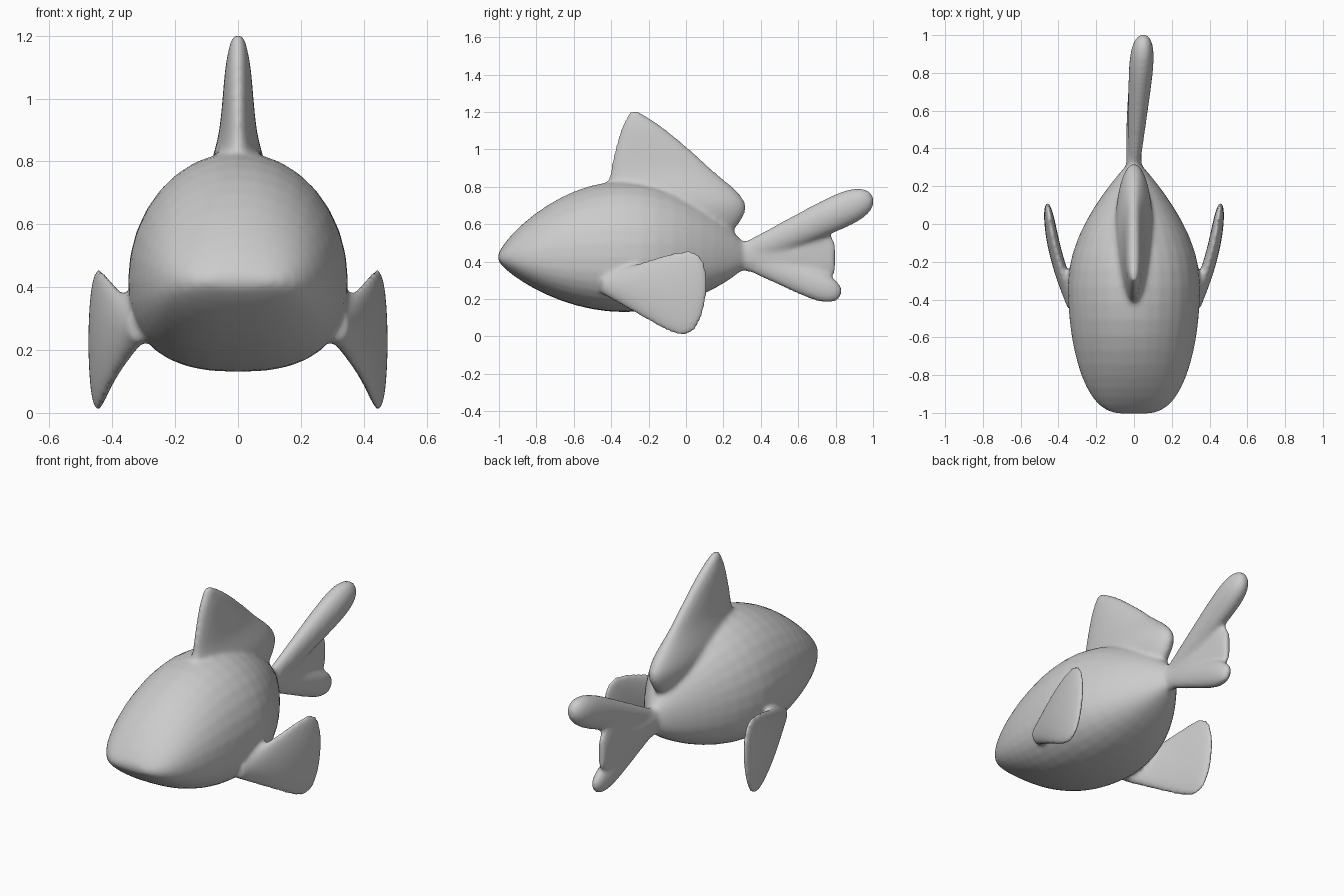
import bpy, bmesh, math
from mathutils import Vector

cube = bpy.data.objects.get("Cube")
if cube:
    bpy.data.objects.remove(cube, do_unlink=True)

SIDES = 32
STEPS = 24
ACROSS = Vector((1, 0, 0))
BACK = Vector((0, 1, 0))
UP = Vector((0, 0, 1))
bm = bmesh.new()


def power(value, exponent):
    return math.copysign(abs(value) ** exponent, value)


def loft(sections, up, squareness=1):
    """Skin oval sections given as centre, half width, reach along up, reach against up."""
    rings = []
    for centre, half, high, low in sections:
        ring = []
        for k in range(SIDES):
            angle = math.tau * k / SIDES
            side, rise = math.cos(angle), math.sin(angle)
            if rise < 0:
                side, rise = power(side, squareness), power(rise, squareness)
            reach = high if rise > 0 else low
            ring.append(bm.verts.new(centre + ACROSS * half * side + up * reach * rise))
        rings.append(ring)
    for ring, following in zip(rings, rings[1:]):
        for k in range(SIDES):
            bm.faces.new((ring[k - 1], ring[k], following[k], following[k - 1]))
    bm.faces.new(rings[0])
    bm.faces.new(rings[-1])


def spline(rows):
    """Smooth curve through the rows, with the end rows repeated."""
    points = [Vector(row) for row in (rows[0], *rows, rows[-1])]
    for before, start, end, after in zip(points, points[1:], points[2:], points[3:]):
        leave, arrive = (end - before) / 2, (after - start) / 2
        for step in range(STEPS):
            t = step / STEPS
            ease = t * t * (3 - 2 * t)
            yield (start.lerp(end, ease) + leave * t * (1 - t) ** 2
                   - arrive * t * t * (1 - t))


def paddle(root, tip, breadth, thickness, bow=0):
    """Fin that widens evenly from root to a rounded tip."""
    root, tip = Vector(root), Vector(tip)
    up = ACROSS.cross(tip - root).normalized()
    sections = []
    for step in range(STEPS):
        t = math.sin(math.pi / 2 * step / STEPS)
        rounding = math.sqrt(1 - t ** 8)
        reach = (breadth[0] + breadth[1] * t) * rounding
        half = (thickness[0] + thickness[1] * t) * rounding
        centre = root.lerp(tip, t) + ACROSS * bow * math.sin(math.pi * t)
        sections.append((centre, half, reach, reach))
    loft(sections, up)


# Body: swells from a wide flat lip and tapers to the tail root
sections = []
for step in range(1, STEPS):
    t = (1 - math.cos(math.pi * step / STEPS)) / 2
    swell = math.sin(math.pi * t)
    depth = swell ** 0.7
    width = swell ** (0.3 if t < 0.5 else 0.9)
    centre = BACK * (1.36 * t - 1.01) + UP * 0.42
    sections.append((centre, 0.35 * width, 0.41 * depth, 0.29 * depth))
loft(sections, UP, squareness=0.8)

# Dorsal fin: height, front edge, back edge, half width
dorsal = [(1.2, -0.3, -0.25, 0.02), (1.1, -0.35, -0.1, 0.04), (0.9, -0.4, 0.13, 0.06),
          (0.7, -0.4, 0.32, 0.1), (0.5, -0.1, 0.2, 0.05)]
loft([(BACK * (front + back) / 2 + UP * z, half, (back - front) / 2, (back - front) / 2)
      for z, front, back, half in spline(dorsal)], BACK)

# Tail web: distance back, middle height, half height, half width
web = [(0.3, 0.43, 0.08, 0.04), (0.5, 0.42, 0.1, 0.04), (0.7, 0.44, 0.18, 0.03),
       (0.8, 0.42, 0.08, 0.02)]
loft([(BACK * y + UP * z, half, reach, reach) for y, z, reach, half in spline(web)], UP)

# Upper and lower tail lobes
paddle((0, 0.3, 0.43), (0.05, 1, 0.75), breadth=(0.06, 0.05), thickness=(0.03, 0.05))
paddle((0, 0.3, 0.43), (0.02, 0.83, 0.22), breadth=(0.06, 0.03), thickness=(0.03, 0.02))

# Pectoral fins
for side in (1, -1):
    paddle((side * 0.31, -0.45, 0.28), (side * 0.46, 0.11, 0.22),
           breadth=(0.05, 0.25), thickness=(0.04, -0.01), bow=side * 0.025)

bmesh.ops.recalc_face_normals(bm, faces=bm.faces)
mesh = bpy.data.meshes.new("fish_body_and_fins")
bm.to_mesh(mesh)
bm.free()
fish = bpy.data.objects.new("fish_body_and_fins", mesh)
bpy.context.collection.objects.link(fish)

# Plain grey all over
grey = bpy.data.materials.new("plain_grey")
grey.use_nodes = True
colour = (0.6, 0.6, 0.6, 1)
grey.diffuse_color = colour
grey.node_tree.nodes["Principled BSDF"].inputs["Base Color"].default_value = colour
mesh.materials.append(grey)

# Fuse the parts and soften their joints
fuse = fish.modifiers.new("fuse", 'REMESH')
fuse.mode = 'VOXEL'
fuse.voxel_size = 0.012
fuse.use_smooth_shade = True
soften = fish.modifiers.new("soften", 'SMOOTH')
soften.factor = 0.5
soften.iterations = 10
